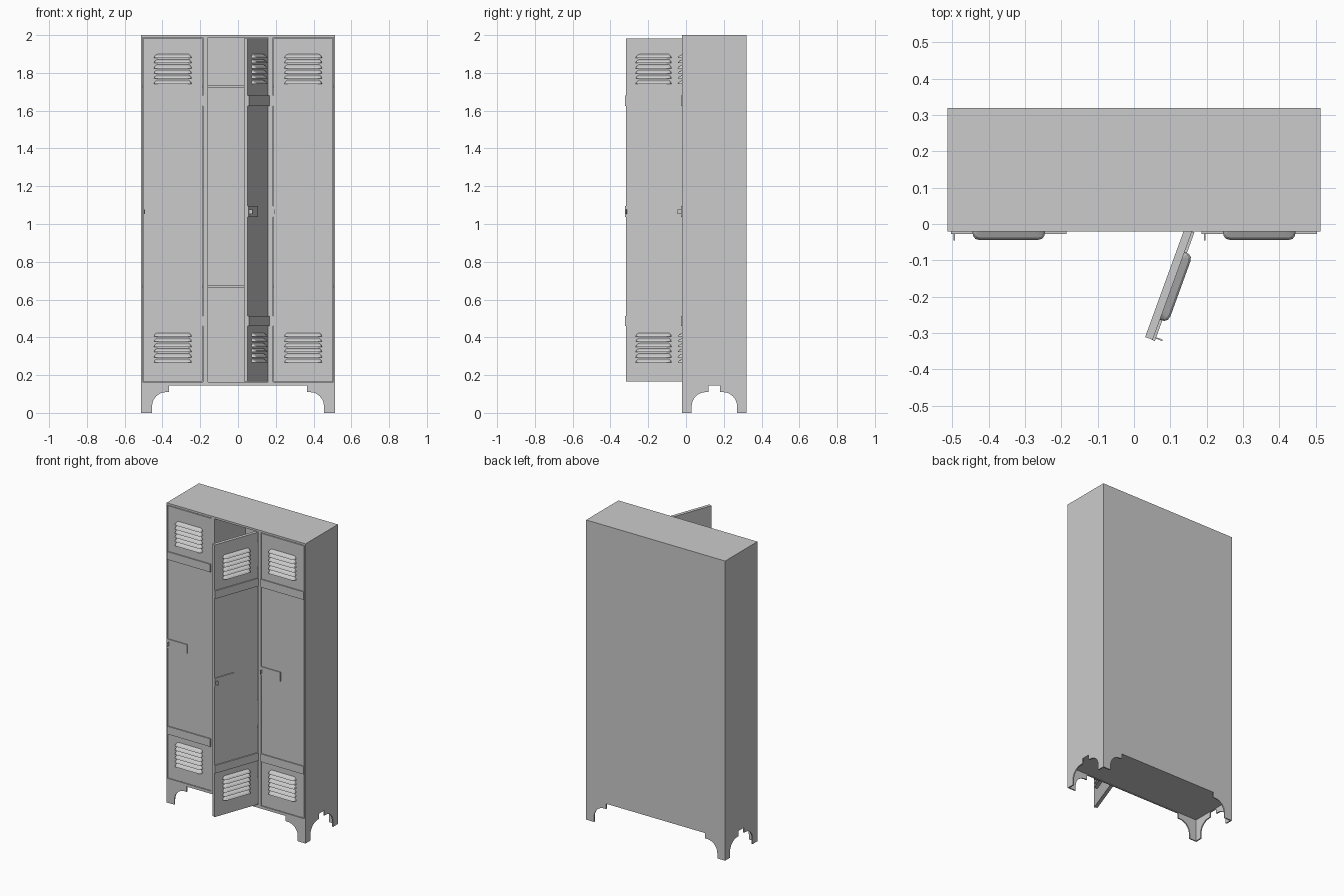
import bpy, bmesh, math
from mathutils import Matrix

if "Cube" in bpy.data.objects:
    bpy.data.objects.remove(bpy.data.objects["Cube"])

W, YF, YB, H = 0.513, -0.02, 0.32, 2.0
YC = (YF + YB) / 2


def make(name, bm):
    bmesh.ops.recalc_face_normals(bm, faces=bm.faces[:])
    me = bpy.data.meshes.new(name)
    bm.to_mesh(me)
    bm.free()
    ob = bpy.data.objects.new(name, me)
    bpy.context.collection.objects.link(ob)
    return ob


def add_box(bm, x0, x1, y0, y1, z0, z1):
    m = Matrix.Translation(((x0 + x1) / 2, (y0 + y1) / 2, (z0 + z1) / 2)) @ \
        Matrix.Diagonal((x1 - x0, y1 - y0, z1 - z0, 1))
    bmesh.ops.create_cube(bm, size=1, matrix=m)


def boxes(name, *dims):
    bm = bmesh.new()
    for d in dims:
        add_box(bm, *d)
    return make(name, bm)


def arch(name, half, along_y):
    """Cutter for the stepped, rounded gap between two feet."""
    r, zb = 0.075, 0.035
    side = [(half, -0.1)]
    for i in range(9):
        a = math.pi / 2 * i / 8
        side.append((half - r + r * math.cos(a), zb + r * math.sin(a)))
    side += [(half - 0.09, 0.11), (half - 0.09, 0.145)]
    pts = side + [(-u, z) for u, z in reversed(side)]
    bm = bmesh.new()
    if along_y:
        vs, ext = [bm.verts.new((u, -0.2, z)) for u, z in pts], (0, 0.8, 0)
    else:
        vs, ext = [bm.verts.new((-1, YC + u, z)) for u, z in pts], (2, 0, 0)
    res = bmesh.ops.extrude_face_region(bm, geom=[bm.faces.new(vs)])
    bmesh.ops.translate(bm, vec=ext, verts=[v for v in res['geom'] if isinstance(v, bmesh.types.BMVert)])
    return make(name, bm)


# cabinet shell: solid block minus compartments, underside pocket and foot arches
body = boxes("cabinet_body", (-W, W, YF, YB, 0, H))
bays = [(-0.505, -0.185), (-0.16, 0.16), (0.185, 0.505)]
cutters = [
    boxes("bay_cutter", *[(a, b, -0.1, 0.31, 0.163, 1.987) for a, b in bays]),
    boxes("underside_cutter", (-W + 0.008, W - 0.008, YF + 0.008, YB - 0.008, -0.1, 0.148)),
    arch("front_arch_cutter", 0.455, True),
    arch("side_arch_cutter", 0.12, False)]
for c in cutters:
    m = body.modifiers.new("cut", 'BOOLEAN')
    m.operation, m.solver, m.object = 'DIFFERENCE', 'EXACT', c
    c.hide_render = True
bpy.context.view_layer.update()
deps = bpy.context.evaluated_depsgraph_get()
cut_mesh = bpy.data.meshes.new_from_object(body.evaluated_get(deps))
body.modifiers.clear()
body.data = cut_mesh
for c in cutters:
    bpy.data.objects.remove(c)

# two shelves in each compartment
for i, (a, b) in enumerate(bays):
    boxes(f"shelves_{i + 1}", *[(a, b, 0.01, 0.31, z, z + 0.015) for z in (0.66, 1.72)])


def louvers(name):
    """Two banks of six hooded slats on a door front."""
    bm = bmesh.new()
    prof = [(-0.1, 0), (-0.098, 0.014), (-0.092, 0.022), (-0.08, 0.025),
            (0.08, 0.025), (0.092, 0.022), (0.098, 0.014), (0.1, 0)]
    for base in (0.267, 1.742):
        for k in range(6):
            z = base + k * 0.0275
            rings = [[bm.verts.new((-0.16 + x * sx, -d * sd + 0.001, z + dz)) for x, d in prof]
                     for sx, sd, dz in ((1, 1, 0), (0.96, 0.75, 0.01), (0.86, 0.0, 0.02))]
            bm.faces.new(rings[0])
            for r0, r1 in zip(rings, rings[1:]):
                for i in range(len(prof) - 1):
                    bm.faces.new((r0[i], r0[i + 1], r1[i + 1], r1[i]))
    return make(name, bm)


def door(label, hinge_x, angle):
    """Door in local space: hinge edge at x = 0, front face at y = 0."""
    parts = [
        boxes(label + "_door", (-0.318, -0.002, 0, 0.022, 0.167, 1.983)),
        boxes(label + "_door_straps", *[(-0.319, -0.001, -0.007, 0.001, z, z + 0.053) for z in (0.461, 1.626)]),
        boxes(label + "_lock_plate", (-0.319, -0.175, -0.006, 0.001, 1.036, 1.096)),
        boxes(label + "_key", (-0.312, -0.308, -0.026, 0, 1.053, 1.077)),
        louvers(label + "_door_louvers")]
    for p in parts:
        p.location = (hinge_x, YF, 0)
        p.rotation_euler.z = math.radians(angle)


# outer doors closed, middle one open
door("left", -0.185, 0)
door("middle", 0.16, 70)
door("right", 0.505, 0)
